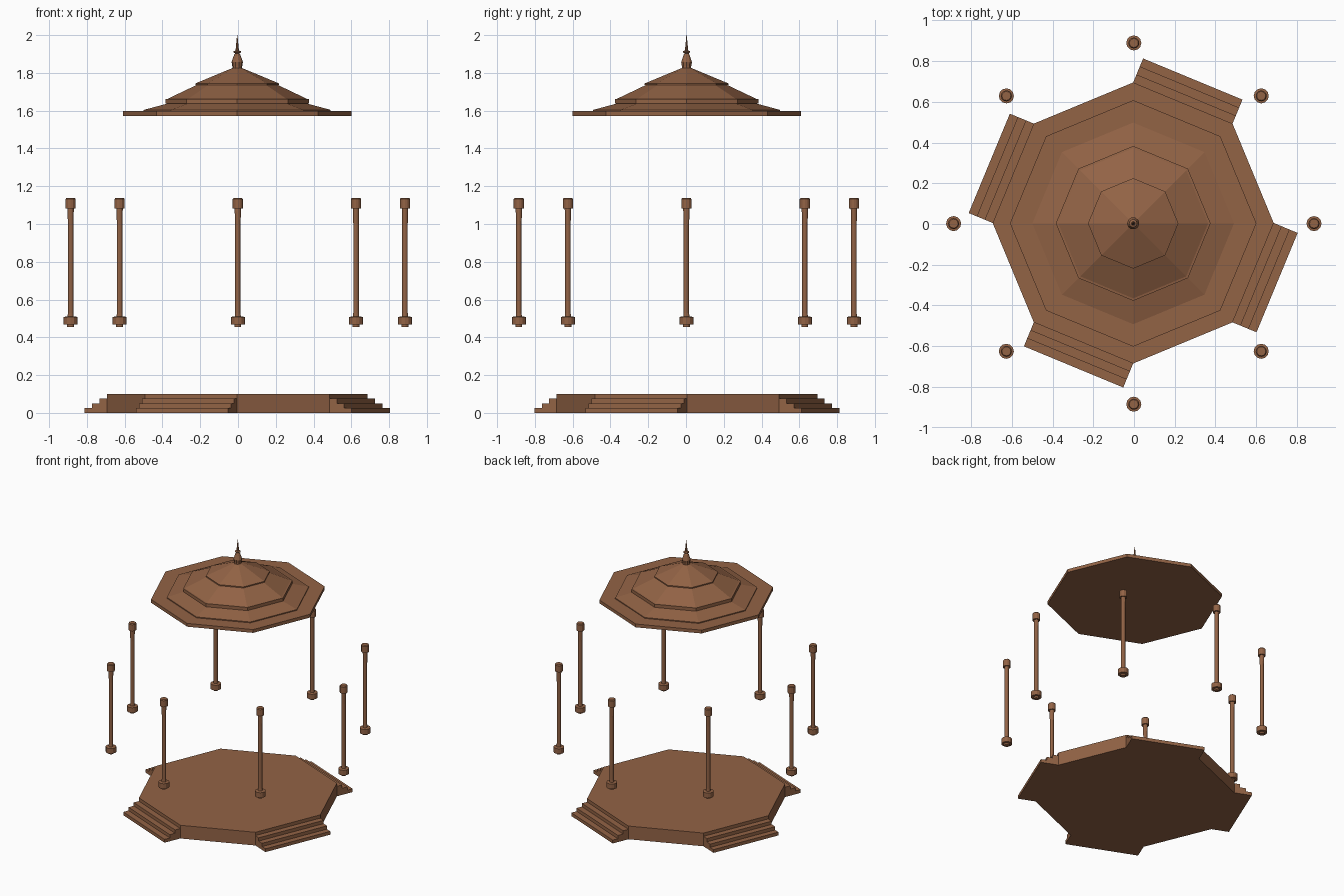
import bpy, bmesh, math
from mathutils import Vector

if "Cube" in bpy.data.objects:
    bpy.data.objects.remove(bpy.data.objects["Cube"])

brown = bpy.data.materials.new("warm brown")
brown.diffuse_color = (0.29, 0.125, 0.06, 1)
brown.use_nodes = True
brown.node_tree.nodes["Principled BSDF"].inputs["Base Color"].default_value = brown.diffuse_color


def finish(name, bm):
    bmesh.ops.recalc_face_normals(bm, faces=bm.faces[:])
    me = bpy.data.meshes.new(name)
    bm.to_mesh(me)
    bm.free()
    me.materials.append(brown)
    ob = bpy.data.objects.new(name, me)
    bpy.context.collection.objects.link(ob)
    return ob


def turned(name, profile, sides, centre=(0, 0)):
    """Closed solid made of rings (radius, z), capped at both ends."""
    bm = bmesh.new()
    rings = []
    for r, z in profile:
        rings.append([bm.verts.new((centre[0] + r * math.cos(math.tau * i / sides),
                                    centre[1] + r * math.sin(math.tau * i / sides), z))
                      for i in range(sides)])
    for a, b in zip(rings, rings[1:]):
        for i in range(sides):
            j = (i + 1) % sides
            bm.faces.new((a[i], a[j], b[j], b[i]))
    bm.faces.new(rings[0])
    bm.faces.new(rings[-1])
    return finish(name, bm)


C = (-0.004, 0.005)
R = 0.69

# Octagonal platform
turned("platform", [(R, 0), (R, 0.10)], 8, C)

# Stair flights on every second side: one extruded step profile each
apothem = R * math.cos(math.pi / 8)
half = R * math.sin(math.pi / 8)
tread = 0.0425
steps = [(0, 0), (3 * tread, 0), (3 * tread, 0.025), (2 * tread, 0.025),
         (2 * tread, 0.05), (tread, 0.05), (tread, 0.075), (0, 0.075)]
for k in range(4):
    a = math.radians(67.5 + 90 * k)
    out = Vector((math.cos(a), math.sin(a), 0))
    side = Vector((-out.y, out.x, 0))
    bm = bmesh.new()
    ends = [[bm.verts.new(Vector((C[0], C[1], z)) + out * (apothem + d) + side * s)
             for d, z in steps] for s in (-half, half)]
    n = len(steps)
    for i in range(n):
        j = (i + 1) % n
        bm.faces.new((ends[0][i], ends[0][j], ends[1][j], ends[1][i]))
    bm.faces.new(ends[0])
    bm.faces.new(ends[1])
    finish(f"stairs_{k + 1}", bm)

# Tiered octagonal roof
turned("roof", [(0.605, 1.572), (0.605, 1.597), (0.495, 1.597), (0.495, 1.604),
                (0.372, 1.637), (0.38, 1.637), (0.38, 1.661), (0.368, 1.663),
                (0.215, 1.736), (0.222, 1.736), (0.222, 1.744), (0.01, 1.832)],
       8, (-0.004, 0.003))

# Spire on the roof
turned("spire", [(0.026, 1.815), (0.026, 1.835), (0.03, 1.857), (0.017, 1.895),
                 (0.011, 1.903), (0.02, 1.909), (0.02, 1.914), (0.009, 1.919),
                 (0.006, 1.95), (0.001, 2.0)], 10, (-0.004, 0.003))

# Ring of eight columns
column = [(0.018, 0.456), (0.018, 0.469), (0.037, 0.469), (0.037, 0.508),
          (0.016, 0.511), (0.0145, 0.53), (0.0145, 1.0), (0.017, 1.083),
          (0.027, 1.083), (0.027, 1.132), (0.022, 1.138)]
for k in range(8):
    a = math.tau * k / 8
    turned(f"column_{k + 1}", column, 12,
           (0.885 * math.cos(a) - 0.001, 0.887 * math.sin(a) + 0.002))
